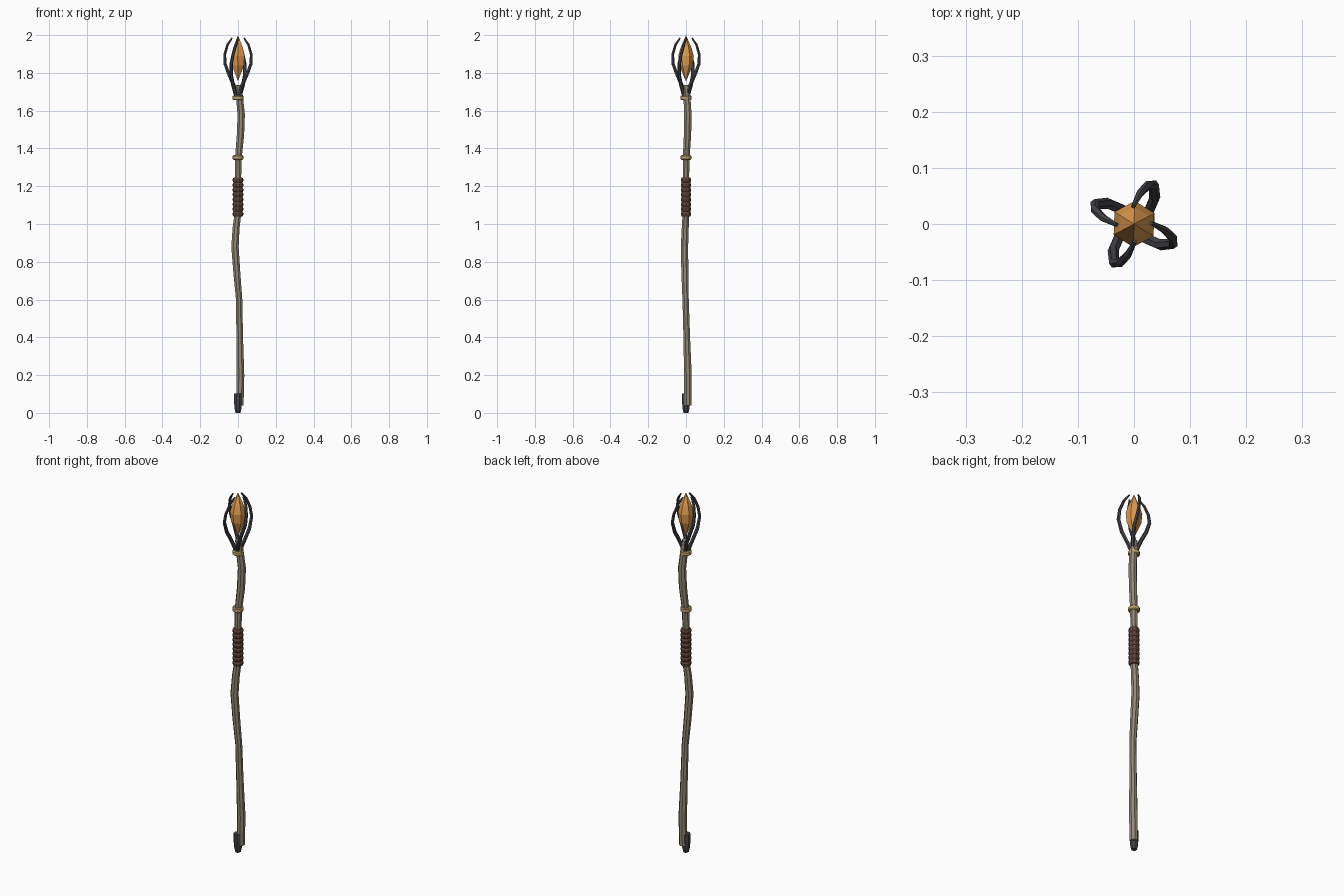
import bpy, bmesh, math
from mathutils import Vector

if "Cube" in bpy.data.objects:
    bpy.data.objects.remove(bpy.data.objects["Cube"])


def material(name, rgb):
    m = bpy.data.materials.new(name)
    m.diffuse_color = (*rgb, 1)
    m.use_nodes = True
    m.node_tree.nodes["Principled BSDF"].inputs["Base Color"].default_value = m.diffuse_color
    return m


WOOD = material("wood", (0.30, 0.25, 0.18))
LEATHER = material("leather", (0.12, 0.06, 0.035))
BRASS = material("brass", (0.50, 0.36, 0.14))
IRON = material("iron", (0.06, 0.06, 0.07))
AMBER = material("amber", (0.75, 0.33, 0.08))


def skin_rings(name, rings, mat):
    """Join rings of points into a closed, flat-shaded skin with capped ends."""
    bm = bmesh.new()
    loops = [[bm.verts.new(p) for p in ring] for ring in rings]
    n = len(loops[0])
    for a, b in zip(loops, loops[1:]):
        for i in range(n):
            j = (i + 1) % n
            bm.faces.new((a[i], a[j], b[j], b[i]))
    bm.faces.new(loops[0])
    bm.faces.new(loops[-1])
    bmesh.ops.remove_doubles(bm, verts=bm.verts, dist=1e-5)
    bmesh.ops.recalc_face_normals(bm, faces=bm.faces)
    mesh = bpy.data.meshes.new(name)
    bm.to_mesh(mesh)
    bm.free()
    mesh.materials.append(mat)
    ob = bpy.data.objects.new(name, mesh)
    bpy.context.collection.objects.link(ob)
    return ob


def lathe(name, profile, sides, mat, phase=0.0):
    """Revolve (radius, z) pairs around the staff axis."""
    angles = [phase + math.tau * i / sides for i in range(sides)]
    return skin_rings(name, [[(r * math.cos(a), r * math.sin(a), z) for a in angles]
                             for r, z in profile], mat)


def tube(name, path, radii, sides, mat, side_ref):
    """Sweep a polygon along a path."""
    pts = [Vector(p) for p in path]
    rings = []
    for i, (p, r) in enumerate(zip(pts, radii)):
        t = (pts[min(i + 1, len(pts) - 1)] - pts[max(i - 1, 0)]).normalized()
        u = (side_ref - t * side_ref.dot(t)).normalized()
        v = t.cross(u)
        rings.append([p + r * (u * math.cos(a) + v * math.sin(a))
                      for a in (math.tau * (k + 0.5) / sides for k in range(sides))])
    return skin_rings(name, rings, mat)


# Gnarled wooden shaft: x, y, z, radius
shaft = [(0.010, 0.010, 0.04, 0.021), (0.013, 0.010, 0.20, 0.022),
         (0.009, 0.004, 0.40, 0.019), (0.006, -0.002, 0.60, 0.018),
         (-0.006, -0.006, 0.74, 0.020), (-0.016, -0.008, 0.88, 0.021),
         (-0.010, -0.004, 0.98, 0.020), (0.000, 0.000, 1.06, 0.019),
         (0.000, 0.000, 1.24, 0.018), (0.002, 0.001, 1.35, 0.019),
         (0.013, 0.008, 1.47, 0.021), (0.017, 0.010, 1.58, 0.021),
         (0.008, 0.005, 1.67, 0.020), (0.002, 0.002, 1.735, 0.018)]
tube("shaft", [s[:3] for s in shaft], [s[3] for s in shaft], 8, WOOD, Vector((1, 0, 0)))

# Iron foot cap
lathe("foot_cap", [(0.014, 0.0), (0.019, 0.018), (0.023, 0.06), (0.023, 0.103)], 8, IRON, math.pi / 8)

# Leather grip with wrapped ridges
grip, wraps, z0, z1 = [], 8, 1.04, 1.245
step = (z1 - z0) / wraps
for i in range(wraps):
    grip += [(0.024, z0 + i * step), (0.028, z0 + (i + 0.3) * step), (0.028, z0 + (i + 0.7) * step)]
lathe("grip", grip + [(0.024, z1)], 10, LEATHER)

# Brass bands
for name, z in (("lower_band", 1.352), ("upper_band", 1.668)):
    lathe(name, [(0.024, z - 0.012), (0.029, z - 0.008), (0.029, z + 0.008), (0.024, z + 0.012)], 12, BRASS)

# Four twisted claws: radius from axis, angle in degrees, height, thickness
claw = [(0.012, -62, 1.68, 0.010), (0.034, -50, 1.735, 0.010), (0.060, -38, 1.79, 0.010),
        (0.078, -27, 1.85, 0.009), (0.074, -20, 1.90, 0.008), (0.056, -11, 1.95, 0.007),
        (0.031, 3, 1.985, 0.004)]
for k in range(4):
    path = []
    for r, deg, z, _ in claw:
        a = math.radians(deg + 90 * k)
        path.append((r * math.cos(a), r * math.sin(a), z))
    b = math.radians(-27 + 90 * k + 90)
    tube(f"claw_{k + 1}", path, [c[3] for c in claw], 6, IRON, Vector((math.cos(b), math.sin(b), 0)))

# Faceted amber crystal
lathe("crystal", [(0, 1.755), (0.036, 1.84), (0.041, 1.89), (0.030, 1.93), (0, 2.0)], 6, AMBER, math.radians(28))
